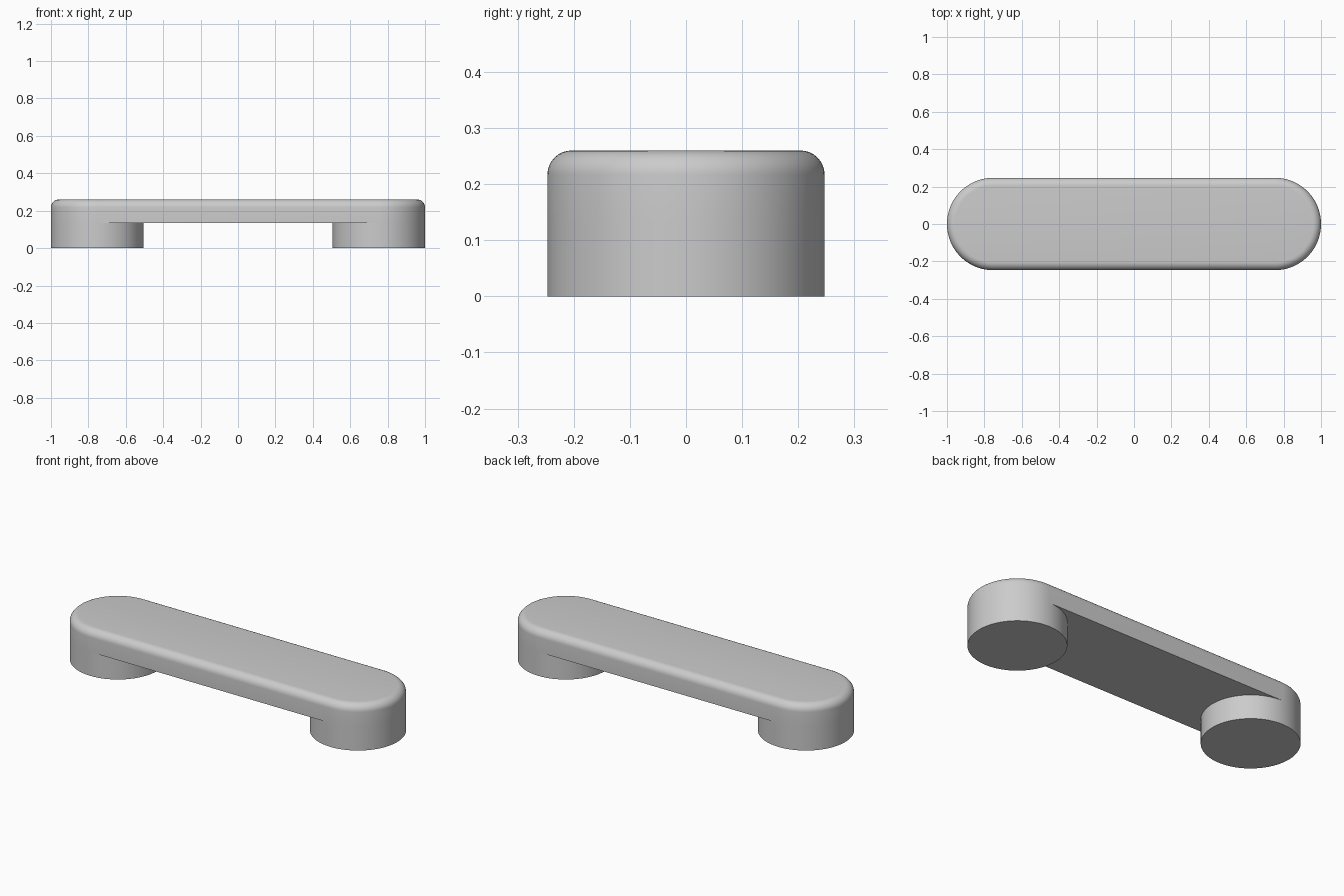
import bpy, bmesh
from math import sin, cos, pi, radians

if "Cube" in bpy.data.objects:
    bpy.data.objects.remove(bpy.data.objects["Cube"])

R, CX = 0.247, 0.753            # end radius, end centre
H, UNDER, FILLET = 0.26, 0.135, 0.043
N, STEPS = 48, 8                # segments per half circle, fillet steps

bm = bmesh.new()


def arc(cx, r, z, start, first, last):
    return [bm.verts.new((cx + r * cos(start + pi * i / N), r * sin(start + pi * i / N), z))
            for i in range(first, last)]


def bridge(a, b):
    n = len(a)
    for i in range(n):
        j = (i + 1) % n
        bm.faces.new((a[i], a[j], b[j], b[i]))


def stadium(r, z):
    return arc(CX, r, z, -pi / 2, 0, N + 1) + arc(-CX, r, z, pi / 2, 0, N + 1)


# Bar: straight wall, rounded top edge, flat top
base = stadium(R, UNDER)
ring = base
for k in range(STEPS + 1):
    a = pi / 2 * k / STEPS
    nxt = stadium(R - FILLET * (1 - cos(a)), H - FILLET * (1 - sin(a)))
    bridge(ring, nxt)
    ring = nxt
bm.faces.new(ring)

# Inner half circles where the feet meet the underside
right_outer, left_outer = base[:N + 1], base[N + 1:]
right_inner = arc(CX, R, UNDER, pi / 2, 1, N)
left_inner = arc(-CX, R, UNDER, -pi / 2, 1, N)

# Underside between the feet
rs = [right_outer[-1]] + right_inner + [right_outer[0]]
ls = [left_outer[0]] + left_inner[::-1] + [left_outer[-1]]
for i in range(N):
    bm.faces.new((rs[i], rs[i + 1], ls[i + 1], ls[i]))

# Round feet, continuing the bar's end walls to the ground
for circle in (right_outer + right_inner, left_outer + left_inner):
    floor = [bm.verts.new((v.co.x, v.co.y, 0)) for v in circle]
    bridge(floor, circle)
    bm.faces.new(floor[::-1])

bmesh.ops.recalc_face_normals(bm, faces=bm.faces)
mesh = bpy.data.meshes.new("bar_handle")
bm.to_mesh(mesh)
bm.free()
handle = bpy.data.objects.new("bar_handle", mesh)
bpy.context.collection.objects.link(handle)

# Smooth rounded walls, sharp lower edges
bpy.context.view_layer.objects.active = handle
handle.select_set(True)
bpy.ops.object.shade_smooth_by_angle(angle=radians(30))
